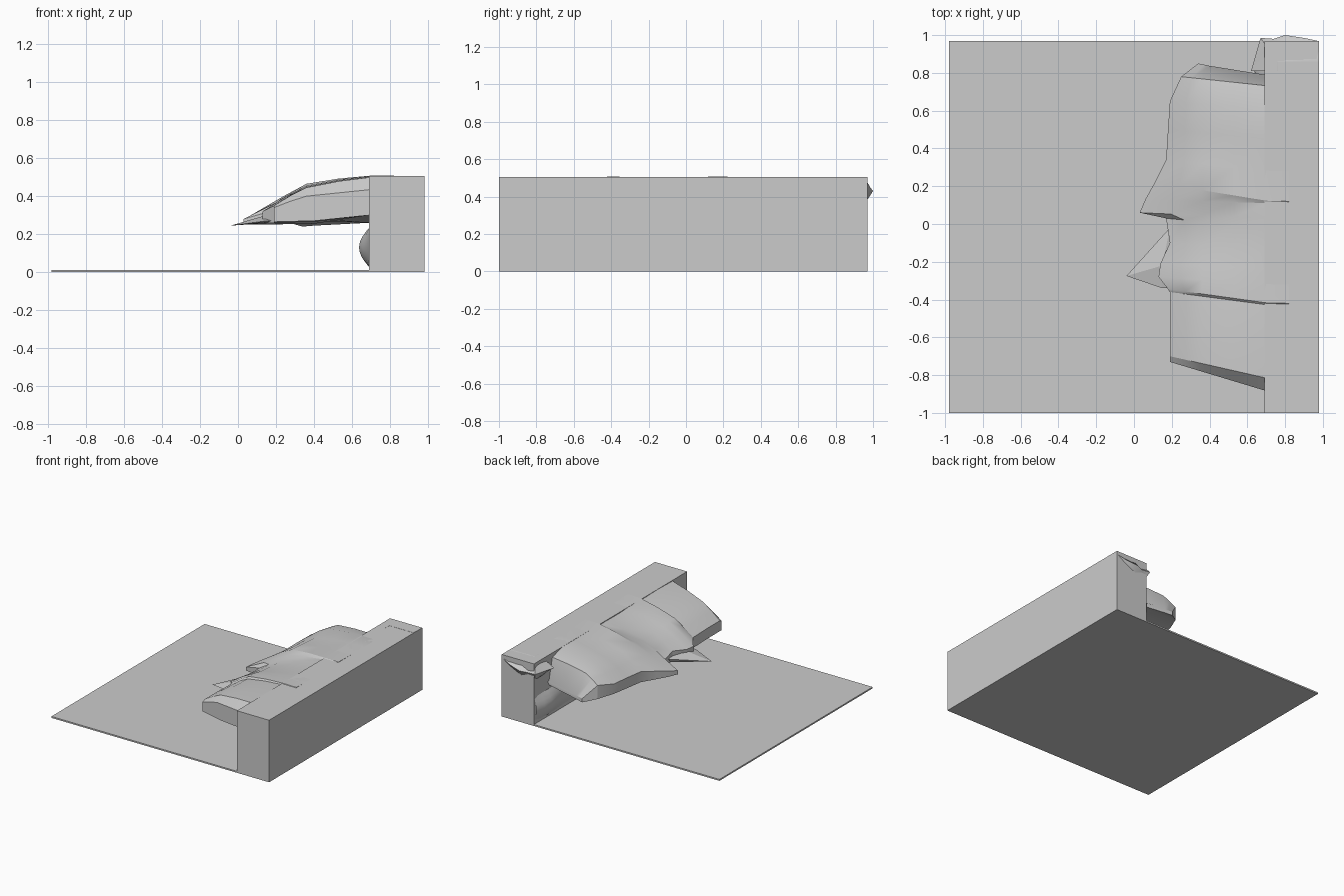
import bpy, bmesh, math
from mathutils import Vector

stone = bpy.data.materials.new("light grey stone")
stone.diffuse_color = (0.6, 0.6, 0.6, 1)


def finish(name, bm, angle=None):
    bmesh.ops.recalc_face_normals(bm, faces=bm.faces)
    me = bpy.data.meshes.new(name)
    bm.to_mesh(me)
    bm.free()
    me.materials.append(stone)
    ob = bpy.data.objects.new(name, me)
    bpy.context.collection.objects.link(ob)
    if angle:
        bpy.ops.object.select_all(action='DESELECT')
        bpy.context.view_layer.objects.active = ob
        ob.select_set(True)
        bpy.ops.object.shade_smooth_by_angle(angle=math.radians(angle))
    return ob


def box(name, lo, hi):
    bm = bmesh.new()
    bmesh.ops.create_cube(bm, size=1)
    for v in bm.verts:
        v.co = [(a + b) / 2 + c * (b - a) for a, b, c in zip(lo, hi, v.co)]
    return finish(name, bm)


def loft(name, rings, angle=None, closed=True):
    bm = bmesh.new()
    rows = [[bm.verts.new(p) for p in r] for r in rings]
    n = len(rows[0])
    for a, b in zip(rows, rows[1:]):
        for i in range(n if closed else n - 1):
            j = (i + 1) % n
            bm.faces.new((a[i], a[j], b[j], b[i]))
    if closed:
        bm.faces.new(rows[0])
        bm.faces.new(rows[-1])
    return finish(name, bm, angle)


def hull(name, pts):
    bm = bmesh.new()
    for p in pts:
        bm.verts.new(p)
    bmesh.ops.convex_hull(bm, input=bm.verts)
    return finish(name, bm)


# Flat base and the long straight block behind the ledge
box("base_plate", (-0.98, -1, 0), (0.98, 0.97, 0.012))
box("rear_block", (0.69, -1, 0), (0.98, 0.97, 0.505))

# Overhanging ledge: y lip, y root, x lip, z lip top, z lip bottom, z middle, z root
stations = [
    (-0.73, -0.89, 0.19, 0.34, 0.265, 0.40, 0.435),
    (-0.70, -0.82, 0.19, 0.35, 0.265, 0.445, 0.50),
    (-0.55, -0.62, 0.19, 0.35, 0.265, 0.45, 0.505),
    (-0.36, -0.43, 0.19, 0.345, 0.26, 0.44, 0.50),
    (-0.345, -0.42, 0.18, 0.345, 0.26, 0.455, 0.508),
    (-0.28, -0.32, 0.13, 0.32, 0.26, 0.455, 0.505),
    (-0.21, -0.24, 0.14, 0.32, 0.26, 0.44, 0.505),
    (-0.10, -0.14, 0.19, 0.335, 0.26, 0.43, 0.50),
    (0.03, -0.02, 0.17, 0.32, 0.26, 0.425, 0.50),
    (0.06, 0.03, 0.03, 0.28, 0.25, 0.43, 0.502),
    (0.13, 0.11, 0.06, 0.295, 0.25, 0.44, 0.50),
    (0.22, 0.12, 0.11, 0.315, 0.25, 0.465, 0.508),
    (0.34, 0.28, 0.17, 0.34, 0.255, 0.455, 0.505),
    (0.50, 0.45, 0.18, 0.35, 0.265, 0.445, 0.505),
    (0.65, 0.60, 0.19, 0.355, 0.275, 0.465, 0.505),
    (0.78, 0.73, 0.25, 0.375, 0.265, 0.44, 0.47),
    (0.85, 0.77, 0.34, 0.27, 0.24, 0.275, 0.30),
]
rings = []
for yl, yr, xl, zt, zb, zm, zr in stations:
    def at(x, z):
        t = min(1, (x - xl) / (0.72 - xl))
        return (x, yl + (yr - yl) * t, z)
    xm = max(0.36, xl + 0.06)
    rings.append([at(xl, zt), at((xl + xm) / 2, zt * 0.45 + zm * 0.55), at(xm, zm),
                  at(0.53, (zm + zr) / 2 + 0.006 * (zr > 0.45)), at(0.70, zr), at(0.82, zr),
                  at(0.82, 0.25), at(0.69, 0.30 if yl < 0.6 else 0.26),
                  at(max(0.4, xl + 0.04), zb + 0.005), at(xl, zb)])
loft("broken_ledge", rings, 25)

# Pointed shard sticking out below the lip
hull("pointed_shard", [(-0.04, -0.275, 0.245), (0.19, -0.02, 0.30), (0.19, -0.06, 0.26),
                       (0.15, -0.22, 0.30), (0.15, -0.34, 0.27), (0.25, -0.33, 0.27)])

# Bulging rock face under the ledge
rings = []
for k in range(25):
    y = -0.85 + 1.81 * k / 24
    amp = (0.038 + 0.016 * math.sin(y * 9)) * min(1, k / 4, (24 - k) / 2 + 0.25)
    rings.append([(0.70 - (amp + 0.01) * math.sin(math.pi * i / 8), y, 0.015 + 0.23 * i / 8)
                  for i in range(9)])
loft("bulging_rock_wall", rings, 40, closed=False)

# Rough lip wrapping the back corner of the block
rings = []
for x, y, z, d in [(0.62, 0.81, 0.43, 0.03), (0.645, 0.90, 0.43, 0.05), (0.67, 0.985, 0.43, 0.065),
                   (0.74, 0.98, 0.425, 0.06), (0.80, 1.0, 0.43, 0.065),
                   (0.90, 0.985, 0.45, 0.05), (0.98, 0.968, 0.48, 0.025)]:
    xi, yi = max(x, 0.76), min(y, 0.86)
    rings.append([(x, y, z), (x * 0.6 + xi * 0.4, y * 0.6 + yi * 0.4, z + d),
                  (xi, yi, 0.506), (xi, yi, 0.36),
                  (x * 0.7 + xi * 0.3, y * 0.7 + yi * 0.3, z - d)])
loft("corner_rock_lip", rings, 40)
